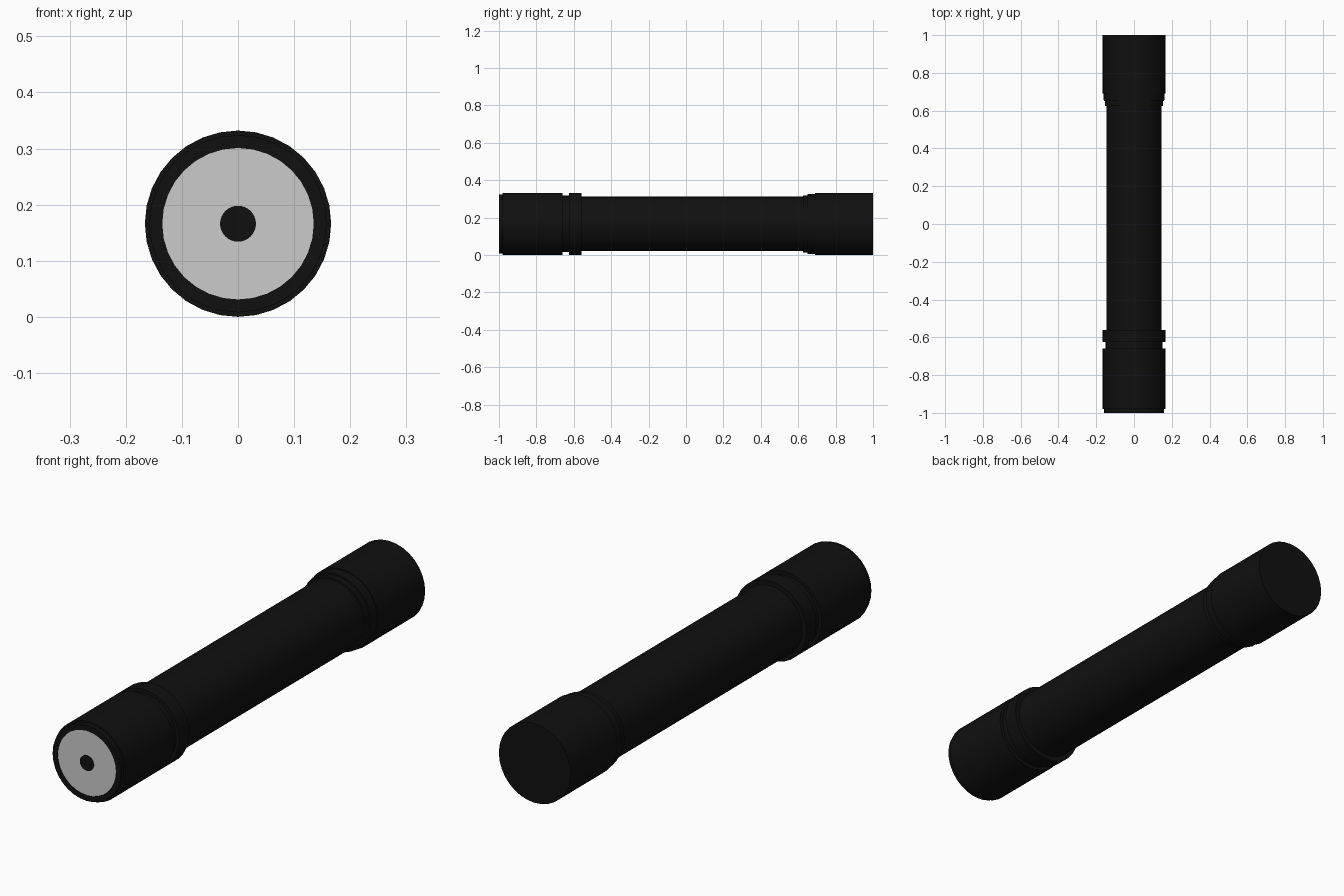
import bpy, bmesh, math

if "Cube" in bpy.data.objects:
    bpy.data.objects.remove(bpy.data.objects["Cube"])

SIDES = 32
R = 0.166  # largest radius, also the axis height

black = bpy.data.materials.new("black_metal")
black.diffuse_color = (0.005, 0.005, 0.005, 1)
black.use_nodes = True
black.node_tree.nodes["Principled BSDF"].inputs["Base Color"].default_value = black.diffuse_color


def lathe(name, profile, mat=None):
    """Revolve (y, radius) points around the long axis; radius 0 closes an end."""
    bm = bmesh.new()
    rings = []
    for y, r in profile:
        if r == 0:
            rings.append([bm.verts.new((0, y, R))] * SIDES)
            continue
        angles = [2 * math.pi * i / SIDES for i in range(SIDES)]
        rings.append([bm.verts.new((r * math.cos(a), y, R + r * math.sin(a))) for a in angles])
    for a, b in zip(rings, rings[1:]):
        for i in range(SIDES):
            j = (i + 1) % SIDES
            bm.faces.new(list(dict.fromkeys((a[i], a[j], b[j], b[i]))))
    bmesh.ops.recalc_face_normals(bm, faces=bm.faces)
    mesh = bpy.data.meshes.new(name)
    bm.to_mesh(mesh)
    bm.free()
    obj = bpy.data.objects.new(name, mesh)
    bpy.context.collection.objects.link(obj)
    if mat:
        mesh.materials.append(mat)
    bpy.ops.object.select_all(action='DESELECT')
    obj.select_set(True)
    bpy.context.view_layer.objects.active = obj
    bpy.ops.object.shade_smooth_by_angle(angle=math.radians(30))
    return obj


# Casing: bezel, head, groove, collar, barrel and stepped tail cap
lathe("casing", [
    (-0.985, 0), (-0.985, 0.135), (-1.0, 0.135), (-1.0, 0.158), (-0.98, 0.158),
    (-0.98, R), (-0.66, R), (-0.66, 0.151), (-0.625, 0.151),
    (-0.625, R), (-0.56, R), (-0.56, 0.146),
    (0.625, 0.146), (0.625, 0.153), (0.65, 0.153), (0.65, 0.16),
    (0.69, 0.161), (0.69, R), (1.0, R), (1.0, 0)], black)

# Lens plate set flush in the bezel
lathe("lens", [(-0.99, 0), (-0.99, 0.135), (-0.998, 0.135), (-0.998, 0)])

# Small dark bulb at the centre of the lens
lathe("bulb", [(-0.995, 0), (-0.995, 0.032), (-1.0, 0.032), (-1.0, 0)], black)
